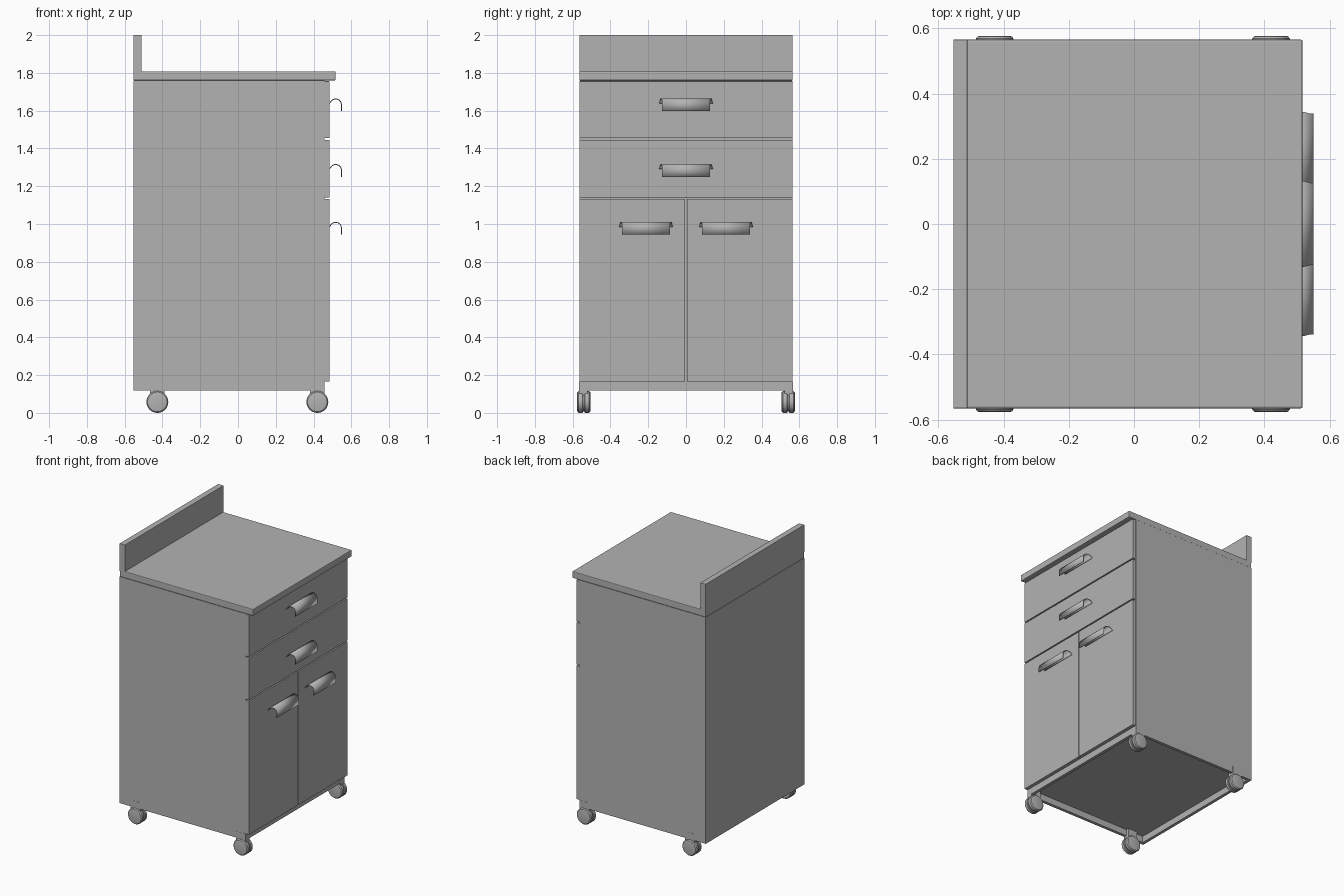
import bpy, bmesh, math
from mathutils import Matrix, Vector

if "Cube" in bpy.data.objects:
    bpy.data.objects.remove(bpy.data.objects["Cube"], do_unlink=True)

grey = bpy.data.materials.new("cabinet grey")
grey.use_nodes = True
colour = (0.45, 0.45, 0.45, 1)
grey.diffuse_color = colour
grey.node_tree.nodes["Principled BSDF"].inputs["Base Color"].default_value = colour


def finish(name, bm, bevel=0, smooth=False):
    bmesh.ops.recalc_face_normals(bm, faces=bm.faces)
    mesh = bpy.data.meshes.new(name)
    bm.to_mesh(mesh)
    bm.free()
    mesh.materials.append(grey)
    obj = bpy.data.objects.new(name, mesh)
    bpy.context.collection.objects.link(obj)
    if bevel:
        mod = obj.modifiers.new("soft edge", "BEVEL")
        mod.width = bevel
        mod.segments = 2
    if smooth:
        bpy.ops.object.select_all(action="DESELECT")
        obj.select_set(True)
        bpy.context.view_layer.objects.active = obj
        bpy.ops.object.shade_smooth_by_angle(angle=math.radians(35))
    return obj


def box(name, x, y, z, bevel=0):
    bm = bmesh.new()
    size = [b - a for a, b in (x, y, z)]
    mid = [(a + b) / 2 for a, b in (x, y, z)]
    bmesh.ops.create_cube(bm, size=1, matrix=Matrix.Translation(mid) @ Matrix.Diagonal((*size, 1)))
    return finish(name, bm, bevel)


def lathe(name, profile, centre):
    """Spin a (radius, y) profile round a sideways axle."""
    bm = bmesh.new()
    verts = [bm.verts.new((r, y, 0)) for r, y in profile]
    edges = [bm.edges.new(pair) for pair in zip(verts, verts[1:])]
    bmesh.ops.spin(bm, geom=verts + edges, cent=(0, 0, 0), axis=(0, 1, 0),
                   angle=math.tau, steps=32)
    bmesh.ops.remove_doubles(bm, verts=bm.verts, dist=1e-5)
    bmesh.ops.translate(bm, verts=bm.verts, vec=centre)
    return finish(name, bm, smooth=True)


BACK, RAIL, FACE, HALF = -0.554, 0.458, 0.484, 0.565
BASE, FLOOR, TOP = 0.118, 0.165, 1.76

# Carcass with an open skirt below its floor
box("carcass", (BACK, RAIL), (-HALF, HALF), (FLOOR, TOP))
for side, s in (("left", 1), ("right", -1)):
    box(f"{side}_skirt", (BACK, RAIL), sorted((s * HALF, s * (HALF - 0.022))), (BASE, FLOOR))
box("back_skirt", (BACK, BACK + 0.022), (-HALF, HALF), (BASE, FLOOR))
box("toe_rail", (RAIL - 0.022, RAIL), (-HALF, HALF), (BASE, FLOOR))

# Worktop and upstand
box("worktop", (BACK, 0.517), (-HALF, HALF), (TOP, 1.808), 0.005)
box("upstand", (BACK, -0.511), (-HALF, HALF), (1.80, 2.0), 0.002)

# Drawer and door fronts
box("upper_drawer", (RAIL, FACE), (-HALF, HALF), (1.454, 1.756), 0.002)
box("lower_drawer", (RAIL, FACE), (-HALF, HALF), (1.141, 1.446), 0.002)
box("right_door", (RAIL, FACE), (-HALF, -0.004), (FLOOR, 1.133), 0.002)
box("left_door", (RAIL, FACE), (0.004, HALF), (FLOOR, 1.133), 0.002)


# Hooked sheet pulls, narrowing away from the front
def pull(name, y, top):
    bm = bmesh.new()
    radius, steps = 0.033, 14
    rows = []
    for i in range(steps + 1):
        a = math.pi * (1 - i / steps)
        x = FACE + radius + radius * math.cos(a)
        z = top - radius + radius * math.sin(a) * 0.98
        rows.append((x, z, 0.143 - 0.017 * min(1, i / steps * 1.3)))
    rows[0] = (FACE, top - 0.022, 0.143)
    rows.append((FACE + 2 * radius, top - 0.068, 0.126))
    pairs = [[bm.verts.new((x, y + s * w, z)) for s in (-1, 1)] for x, z, w in rows]
    for (a, b), (c, d) in zip(pairs, pairs[1:]):
        bm.faces.new((a, b, d, c))
    obj = finish(name, bm, smooth=True)
    solid = obj.modifiers.new("sheet", "SOLIDIFY")
    solid.thickness = 0.005
    solid.offset = -1


pull("upper_drawer_pull", 0, 1.665)
pull("lower_drawer_pull", 0, 1.318)
pull("right_door_pull", -0.212, 1.012)
pull("left_door_pull", 0.212, 1.012)

# Twin-wheel casters with a hub, hood and mounting block
R, AXLE = 0.058, 0.058
wheel = [(0, -0.015), (R - 0.003, -0.015), (R, -0.012), (R, 0.008),
         (R - 0.006, 0.015), (R - 0.014, 0.017), (0, 0.017)]
for end, x in (("front", 0.42), ("back", -0.427)):
    for side, s in (("left", 1), ("right", -1)):
        y = s * 0.541
        for place, t in (("outer", s), ("inner", -s)):
            lathe(f"{end}_{side}_{place}_wheel", [(r, t * w) for r, w in wheel],
                  Vector((x, y + t * 0.019, AXLE)))
        lathe(f"{end}_{side}_hood", [(0, -0.006), (0.05, -0.006), (0.05, 0.006), (0, 0.006)],
              Vector((x, y, AXLE)))
        box(f"{end}_{side}_mount", (x - 0.038, x + 0.038),
            sorted((s * 0.522, s * 0.566)), (0.085, FLOOR))
